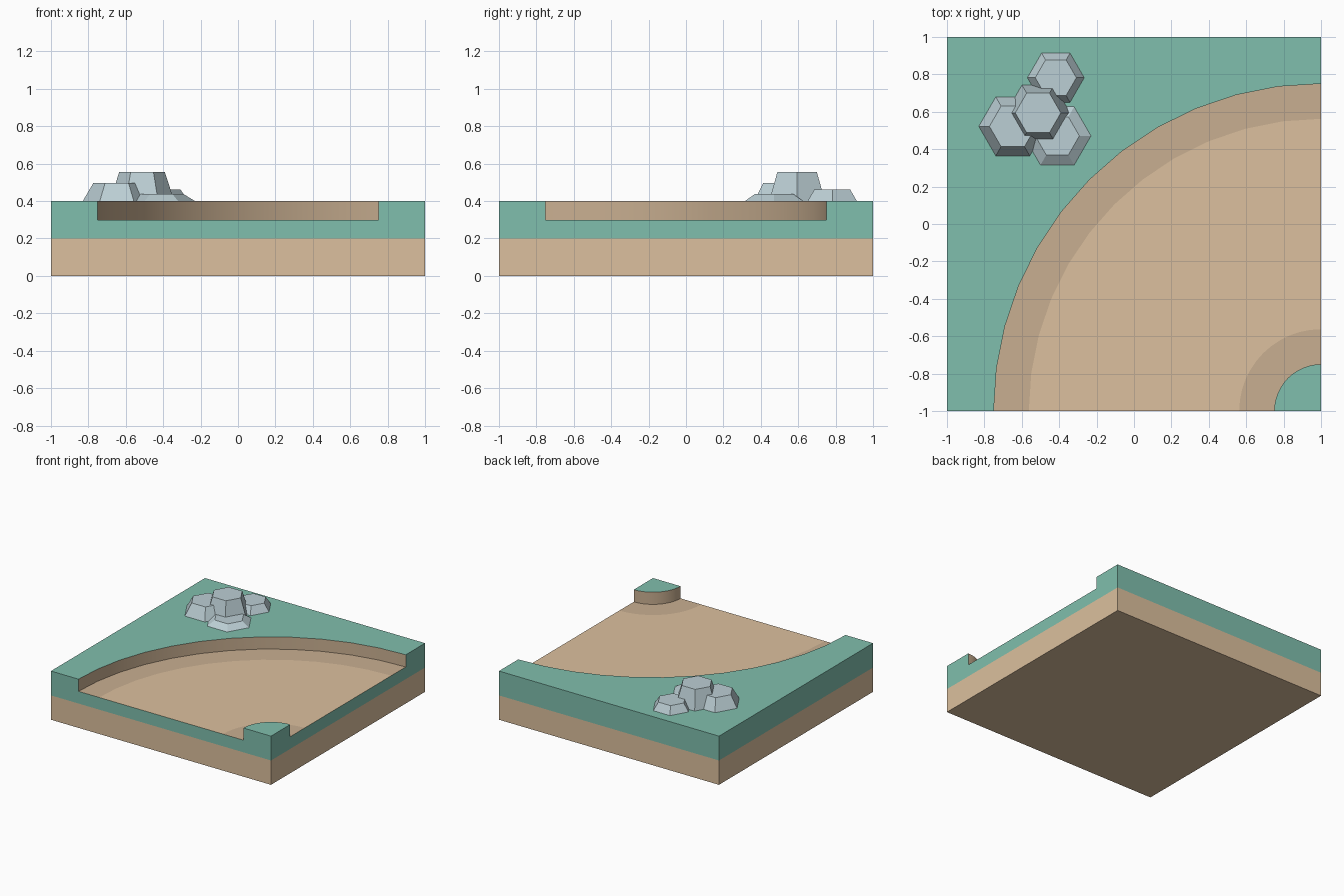
import bpy, bmesh
from math import cos, sin, pi

if "Cube" in bpy.data.objects:
    bpy.data.objects.remove(bpy.data.objects["Cube"])

def material(name, rgb):
    m = bpy.data.materials.new(name)
    m.diffuse_color = (*rgb, 1)
    m.use_nodes = True
    m.node_tree.nodes["Principled BSDF"].inputs["Base Color"].default_value = m.diffuse_color
    return m

GREEN = material("grass_green", (0.216, 0.521, 0.418))
SAND = material("sand", (0.716, 0.527, 0.342))
DARK = material("dark_sand", (0.584, 0.429, 0.283))
STONE = material("stone", (0.50, 0.62, 0.66))

def build(name, polys, mat, smooth=False):
    """Join polygons (lists of points, counter-clockwise from outside) into one object."""
    bm = bmesh.new()
    for pts in polys:
        bm.faces.new([bm.verts.new(p) for p in pts]).smooth = smooth
    bmesh.ops.remove_doubles(bm, verts=bm.verts, dist=1e-5)
    me = bpy.data.meshes.new(name)
    bm.to_mesh(me)
    bm.free()
    me.materials.append(mat)
    ob = bpy.data.objects.new(name, me)
    bpy.context.collection.objects.link(ob)
    return ob

SEG = 12
SOIL, FLOOR, TOP = 0.2, 0.3, 0.4
R_IN, R_OUT, EDGE = 0.25, 1.75, 0.1875

def arc(r, z):
    """Quarter circle around the front right corner, from right side to front side."""
    return [(1 + r * cos(pi / 2 * (1 + i / SEG)), -1 + r * sin(pi / 2 * (1 + i / SEG)), z)
            for i in range(SEG + 1)]

def strip(a, b):
    """Quads between two point rows."""
    return [[a[i], b[i], b[i + 1], a[i + 1]] for i in range(len(a) - 1)]

def ring(a, b):
    """Quads between two closed loops."""
    return [[a[i - 1], a[i], b[i], b[i - 1]] for i in range(len(a))]

def square(z):
    return [(-1, -1, z), (1, -1, z), (1, 1, z), (-1, 1, z)]

# soil layer: sides and underside
build("soil_base", ring(square(0), square(SOIL)) + [square(0)[::-1]], SAND)

# grass layer: notched front and right sides, plain back and left sides, two top patches
notch = [(-1, SOIL), (1, SOIL), (1, TOP), (0.75, TOP), (0.75, FLOOR),
         (-0.75, FLOOR), (-0.75, TOP), (-1, TOP)]
front = [(x, -1, z) for x, z in notch]
right = [(1, -x, z) for x, z in notch][::-1]
lo, hi = square(SOIL), square(TOP)
back = [lo[2], lo[3], hi[3], hi[2]]
left = [lo[3], lo[0], hi[0], hi[3]]
outer_top = arc(R_OUT, TOP)[::-1] + [(1, 1, TOP)]
outer_top = arc(R_OUT, TOP) + [(-1, -1, TOP), (-1, 1, TOP), (1, 1, TOP)]
inner_top = arc(R_IN, TOP) + [(1, -1, TOP)]
build("grass", [front, right, back, left, outer_top[::-1], inner_top], GREEN)

# sunken path: floor, darker borders and curved banks
r1, r2 = R_IN + EDGE, R_OUT - EDGE
build("path_floor", strip(arc(r1, FLOOR), arc(r2, FLOOR)), SAND)
build("path_inner_border", strip(arc(R_IN, FLOOR), arc(r1, FLOOR)), DARK)
build("path_outer_border", strip(arc(r2, FLOOR), arc(R_OUT, FLOOR)), DARK)
build("path_outer_bank", strip(arc(R_OUT, FLOOR), arc(R_OUT, TOP)), DARK, True)
build("path_inner_bank", strip(arc(R_IN, TOP), arc(R_IN, FLOOR)), DARK, True)

# rocks: tapered hexagons (x, y, base radius, top radius, top height)
def hexagon(x, y, r, z):
    return [(x + r * cos(i * pi / 3), y + r * sin(i * pi / 3), z) for i in range(6)]

rocks = {"rock_tall": (-0.513, 0.594, 0.172, 0.122, 0.555),
         "rock_left": (-0.648, 0.522, 0.182, 0.125, 0.497),
         "rock_back": (-0.418, 0.782, 0.152, 0.11, 0.4625),
         "rock_low": (-0.41, 0.471, 0.18, 0.118, 0.438)}
for name, (x, y, rb, rt, h) in rocks.items():
    base, top = hexagon(x, y, rb, TOP), hexagon(x, y, rt, h)
    build(name, ring(base, top) + [top], STONE)
